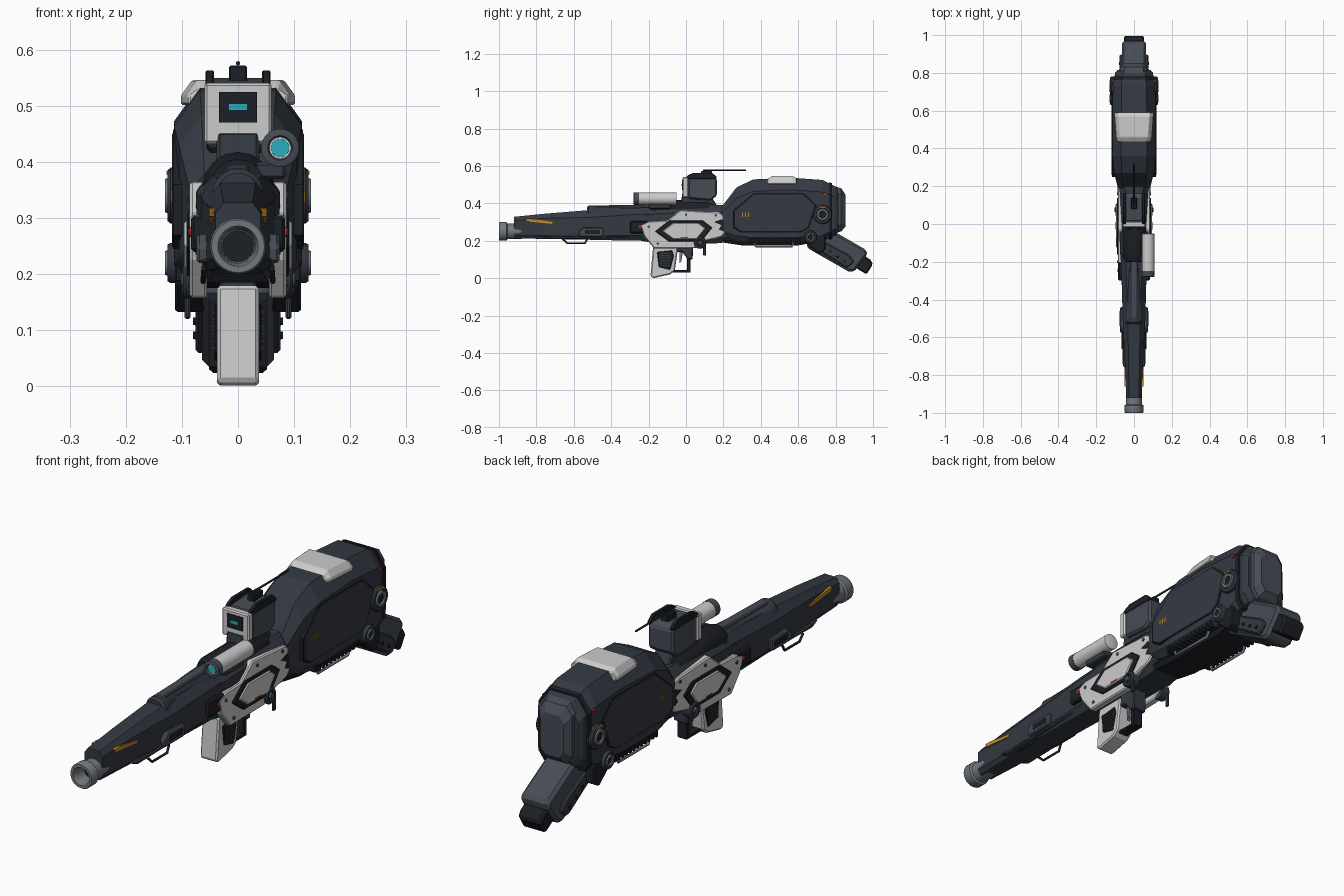
import bpy, bmesh, math
from mathutils import Vector


def material(name, r, g, b):
    m = bpy.data.materials.new(name)
    m.diffuse_color = (r, g, b, 1)
    return m


DARK = material("dark", .034, .041, .055)
BLACK = material("black", .012, .014, .019)
MID = material("mid", .06, .072, .092)
STEEL = material("steel", .17, .19, .21)
WHITE = material("white", .52, .54, .53)
CYAN = material("cyan", .02, .42, .5)
ORANGE = material("orange", .55, .25, .02)
RED = material("red", .5, .02, .02)


def finish(name, bm, mat, bevel=0, mirror=False, smooth=False):
    bmesh.ops.recalc_face_normals(bm, faces=bm.faces)
    me = bpy.data.meshes.new(name)
    bm.to_mesh(me)
    bm.free()
    ob = bpy.data.objects.new(name, me)
    bpy.context.collection.objects.link(ob)
    me.materials.append(mat)
    if smooth:
        bpy.ops.object.select_all(action='DESELECT')
        ob.select_set(True)
        bpy.context.view_layer.objects.active = ob
        bpy.ops.object.shade_smooth_by_angle(angle=math.radians(35))
    if bevel:
        b = ob.modifiers.new("bevel", 'BEVEL')
        b.width, b.segments, b.limit_method = bevel, 1, 'ANGLE'
    if mirror:
        ob.modifiers.new("mirror", 'MIRROR')
    return ob


def skin(bm, rings):
    """Join equal-length rings of verts and cap both ends."""
    n = len(rings[0])
    for a, b in zip(rings, rings[1:]):
        for i in range(n):
            bm.faces.new((a[i], a[(i + 1) % n], b[(i + 1) % n], b[i]))
    bm.faces.new(rings[0])
    bm.faces.new(rings[-1])


def prism(name, pts, x0, x1, mat, bevel=0, mirror=None):
    """Side (y, z) outline extruded between x0 and x1; mirrored if off centre."""
    bm = bmesh.new()
    skin(bm, [[bm.verts.new((x, y, z)) for y, z in pts] for x in (x0, x1)])
    return finish(name, bm, mat, bevel, x0 >= 0 if mirror is None else mirror)


def box(name, x0, x1, y0, y1, z0, z1, mat, bevel=0, mirror=None):
    return prism(name, [(y0, z0), (y1, z0), (y1, z1), (y0, z1)], x0, x1, mat, bevel, mirror)


def loft(name, sections, mat, bevel=0):
    """Octagonal sections along y: (y, z_bottom, z_top, half_width, top_chamfer, bottom_chamfer)."""
    bm = bmesh.new()
    rings = []
    for y, zb, zt, w, c, d in sections:
        half = [(w - d, zb), (w, zb + d * 1.4), (w, zt - c * 1.4), (w - c, zt)]
        pts = half + [(-x, z) for x, z in reversed(half)]
        rings.append([bm.verts.new((x, y, z)) for x, z in pts])
    skin(bm, rings)
    return finish(name, bm, mat, bevel)


def lathe(name, axis, a, b, profile, mat, seg=32, mirror=False):
    """Profile of (position, radius): axis 'y' about (x=a, z=b), axis 'x' about (y=a, z=b)."""
    bm = bmesh.new()
    rings = []
    for p, r in profile:
        ring = []
        for i in range(seg):
            t = 2 * math.pi * i / seg
            u, v = a + r * math.cos(t), b + r * math.sin(t)
            ring.append(bm.verts.new((u, p, v) if axis == 'y' else (p, u, v)))
        rings.append(ring)
    skin(bm, rings)
    return finish(name, bm, mat, 0, mirror, True)


def wire(name, pts, r, mat, mirror=True):
    cu = bpy.data.curves.new(name, 'CURVE')
    cu.dimensions, cu.bevel_depth, cu.bevel_resolution, cu.use_fill_caps = '3D', r, 2, True
    sp = cu.splines.new('POLY')
    sp.points.add(len(pts) - 1)
    for q, p in zip(sp.points, pts):
        q.co = (*p, 1)
    cu.materials.append(mat)
    ob = bpy.data.objects.new(name, cu)
    bpy.context.collection.objects.link(ob)
    if mirror:
        ob.modifiers.new("mirror", 'MIRROR')


def inset(pts, k):
    c = sum((Vector(p) for p in pts), Vector((0, 0))) / len(pts)
    return [tuple(c + (Vector(p) - c) * k) for p in pts]


# Muzzle and barrel
lathe("muzzle", 'y', 0, .25, [(-.88, .042), (-.955, .042), (-.96, .05), (-.995, .05), (-1, .047),
                              (-1, .036), (-.985, .031), (-.93, .029)], STEEL)
lathe("muzzle_bore", 'y', 0, .25, [(-.94, .028), (-.935, .028)], BLACK)
loft("barrel_shroud", [(-.92, .212, .328, .04, .014, .012), (-.75, .21, .345, .047, .018, .012),
                       (-.5, .205, .365, .06, .028, .015), (-.28, .2, .375, .066, .025, .02),
                       (-.15, .2, .38, .068, .025, .02)], DARK)
lathe("inner_barrel", 'y', 0, .342, [(-.53, .038), (-.52, .046), (-.49, .046), (-.485, .043), (-.15, .043)], DARK)
prism("barrel_stripe", [(-.86, .318), (-.83, .318), (-.71, .3), (-.72, .29), (-.85, .303)], .03, .0515, ORANGE)
prism("barrel_side_cover", [(-.76, .225), (-.6, .222), (-.5, .25), (-.32, .25), (-.3, .215), (-.72, .208)],
      .03, .06, DARK, .004)
prism("side_pod", [(-.57, .22), (-.45, .22), (-.44, .23), (-.44, .27), (-.55, .272), (-.575, .25)],
      .04, .074, MID, .005)
box("side_pod_inset", .07, .076, -.54, -.46, .235, .258, BLACK)
wire("barrel_hook", [(.06, -.66, .21), (.062, -.635, .187), (.062, -.54, .187), (.06, -.525, .215)], .005, BLACK)
box("sensor_block", .04, .084, -.3, -.2, .24, .305, BLACK, .006)
lathe("sensor_light", 'x', -.245, .275, [(.08, .009), (.087, .009)], RED, 12, True)

# Receiver
loft("receiver", [(-.24, .2, .36, .066, .02, .02), (-.15, .185, .385, .074, .028, .02),
                  (.15, .185, .39, .076, .028, .02), (.3, .2, .39, .08, .028, .02)], DARK)
lathe("receiver_hump", 'y', 0, .355, [(-.2, .05), (-.17, .063), (.12, .063), (.15, .05)], BLACK, 16)
prism("upper_rail", [(-.52, .37), (.1, .38), (.1, .4), (-.5, .388)], -.02, .02, MID, .004, False)

# White side plates with stacked hexagonal covers
prism("side_plate", [(-.245, .285), (-.2, .305), (-.1, .308), (-.03, .365), (.18, .352), (.255, .29), (.19, .22),
                     (.11, .2), (.05, .16), (-.17, .158), (-.225, .225)], .055, .086, WHITE, .005)
hexa = [(-.165, .25), (-.09, .308), (.09, .308), (.14, .27), (.08, .195), (-.09, .195)]
prism("side_cover_rim", hexa, .08, .091, BLACK, .003)
prism("side_cover", inset(hexa, .76), .085, .096, WHITE, .004)
box("side_cover_mark", .09, .097, -.03, .01, .214, .22, RED)
prism("side_plate_slot", [(.15, .3), (.19, .315), (.23, .285), (.2, .25), (.175, .26), (.19, .283)],
      .08, .088, BLACK)
for i, (y, z) in enumerate([(-.2, .275), (0, .34), (.16, .335), (-.15, .185)]):
    lathe(f"plate_bolt_{i}", 'x', y, z, [(.08, .007), (.089, .007)], MID, 10, True)
lathe("selector_knob", 'x', .075, .19, [(.06, .033), (.093, .033), (.098, .028), (.098, .02), (.09, .018)],
      DARK, 24, True)
lathe("selector_hub", 'x', .075, .19, [(.08, .014), (.102, .012)], MID, 16, True)
box("selector_lever", .085, .095, .092, .108, .12, .18, DARK, .003)

# Grip and trigger guard
prism("grip", [(-.175, .18), (-.04, .18), (-.06, .04), (-.085, .02), (-.175, 0), (-.19, .01)],
      -.0375, .0375, WHITE, .006)
panel = [(-.155, .14), (-.075, .148), (-.065, .12), (-.085, .045), (-.145, .06)]
prism("grip_panel", panel, .03, .042, BLACK, .003)
for i in range(6):
    z = .065 + i * .013
    box(f"grip_rib_{i}", .035, .046, -.142, -.082, z, z + .006, DARK)
prism("trigger_guard", [(-.07, .03), (.025, .03), (.025, .17), (.005, .17), (.005, .043), (-.07, .043)],
      -.022, .022, BLACK, .003, False)
prism("trigger_housing", [(-.05, .19), (.04, .19), (.035, .1), (.01, .1), (-.02, .14), (-.05, .14)],
      -.032, .032, DARK, .004, False)
prism("trigger", [(-.035, .15), (-.015, .15), (-.025, .09), (-.035, .08)], -.008, .008, STEEL, 0, False)

# Scope tube, offset to the right
lathe("scope_tube", 'y', .075, .425, [(-.05, .028), (-.052, .033), (-.268, .033), (-.27, .031)], WHITE)
lathe("scope_ring", 'y', .075, .425, [(-.25, .034), (-.278, .034), (-.28, .031), (-.28, .022), (-.265, .018)], MID)
lathe("scope_lens", 'y', .075, .425, [(-.262, .017), (-.272, .016)], CYAN)
box("scope_mount", .03, .085, -.2, -.08, .37, .4, DARK, .005, False)

# Sight box on top
box("sight_face", -.06, .06, -.018, .012, .432, .541, WHITE, .005, False)
box("sight_screen", -.034, .034, -.022, .0, .47, .525, BLACK, 0, False)
box("sight_display", -.017, .017, -.025, 0, .492, .504, CYAN, 0, False)
prism("sight_body", [(.01, .425), (.13, .415), (.165, .44), (.165, .53), (.145, .55), (.01, .54)],
      -.056, .056, MID, .008, False)
prism("sight_mount", [(-.03, .38), (.17, .38), (.14, .43), (-.02, .455)], -.038, .038, DARK, .006, False)
prism("sight_rail", [(-.01, .53), (.01, .55), (.04, .563), (.14, .563), (.165, .54), (.16, .53)],
      .043, .058, BLACK, .002)
box("antenna_base", -.016, .016, .08, .14, .54, .572, BLACK, .003, False)
wire("antenna", [(0, .09, .576), (0, .32, .576)], .004, BLACK, False)

# Rear housing
loft("rear_housing", [(.19, .23, .38, .085, .025, .02), (.27, .2, .485, .105, .04, .02),
                      (.36, .188, .528, .114, .046, .02), (.56, .188, .537, .114, .046, .02),
                      (.73, .2, .525, .112, .046, .02), (.8, .23, .49, .1, .04, .025),
                      (.815, .25, .47, .088, .035, .03)], DARK)
loft("back_cap", [(.8, .24, .49, .075, .025, .025), (.83, .25, .48, .073, .025, .025),
                  (.853, .275, .445, .052, .02, .02)], MID)
loft("housing_seam", [(.765, .205, .513, .1135, .046, .024), (.78, .21, .508, .1115, .046, .024)], BLACK)
loft("belly_tray", [(.2, .19, .25, .07, .01, .01), (.3, .175, .25, .08, .01, .015),
                    (.6, .175, .25, .08, .01, .015), (.68, .19, .25, .075, .01, .01)], BLACK)

# White saddle wrapping over the top
bm = bmesh.new()
skin(bm, [[bm.verts.new((s * x, y, z)) for s, x, z in
           [(-1, w, .502), (-1, w, .518), (-1, w - .02, h), (1, w - .02, h), (1, w, .518), (1, w, .502)]]
          for y, w, h in [(.435, .088, .53), (.46, .094, .546), (.57, .102, .546), (.59, .102, .535)]])
finish("top_saddle", bm, WHITE, .003)

# Side panels and small marks on the housing
octo = [(.25, .27), (.25, .36), (.36, .455), (.63, .455), (.7, .39), (.66, .27), (.62, .245), (.29, .245)]
prism("side_panel_gap", octo, .09, .1155, BLACK)
prism("side_panel", inset(octo, .975), .09, .118, DARK, .003)
for i in range(3):
    box(f"panel_tick_{i}", .1, .119, .3 + i * .016, .305 + i * .016, .328, .35, ORANGE)
box("cyan_tick", .09, .1175, .262, .278, .308, .314, CYAN)
lathe("tail_light", 'x', .745, .45, [(.1, .008), (.116, .008)], RED, 10, True)
for i in range(12):
    y = .335 + i * .024
    box(f"vent_rib_{i}", .08, .112, y, y + .013, .187, .222, BLACK, .002)
wire("side_rail", [(.092, .36, .2), (.094, .375, .168), (.094, .565, .168), (.092, .58, .2)], .006, STEEL)

# Round pivots on both sides
for n, y, z, r in [("upper", .73, .34, .05), ("lower", .665, .22, .036)]:
    lathe(n + "_pivot", 'x', y, z, [(.09, r), (.12, r), (.126, r * .9), (.126, r * .68), (.118, r * .64)],
          DARK, 28, True)
    lathe(n + "_pivot_ring", 'x', y, z, [(.115, r * .66), (.13, r * .6), (.13, r * .4), (.12, r * .36)],
          STEEL, 24, True)
    lathe(n + "_pivot_hub", 'x', y, z, [(.11, r * .38), (.126, r * .33)], BLACK, 16, True)
box("pivot_mark", .1, .127, .71, .75, .378, .384, ORANGE)

# Folding stock leg
prism("hinge_arm", [(.63, .24), (.69, .265), (.745, .225), (.745, .15), (.71, .13), (.65, .18)],
      .06, .112, BLACK, .005)
prism("stock_leg", [(.64, .175), (.7, .245), (.8, .245), (.965, .15), (.97, .125), (.9, .035), (.87, .035),
                    (.66, .155)], -.064, .064, MID, .012, False)
prism("stock_side_plate", [(.69, .16), (.73, .2), (.87, .125), (.9, .09), (.87, .06), (.85, .06)],
      .05, .076, DARK, .006)
for i in range(4):
    y, z = .73 + i * .04, .166 - i * .025
    lathe(f"stock_bolt_{i}", 'x', y, z, [(.07, .008), (.08, .007)], BLACK, 10, True)
prism("butt_pad", [(.9, .06), (.965, .02), (1, .075), (.985, .1), (.95, .12)], -.052, .052, BLACK, .008, False)
